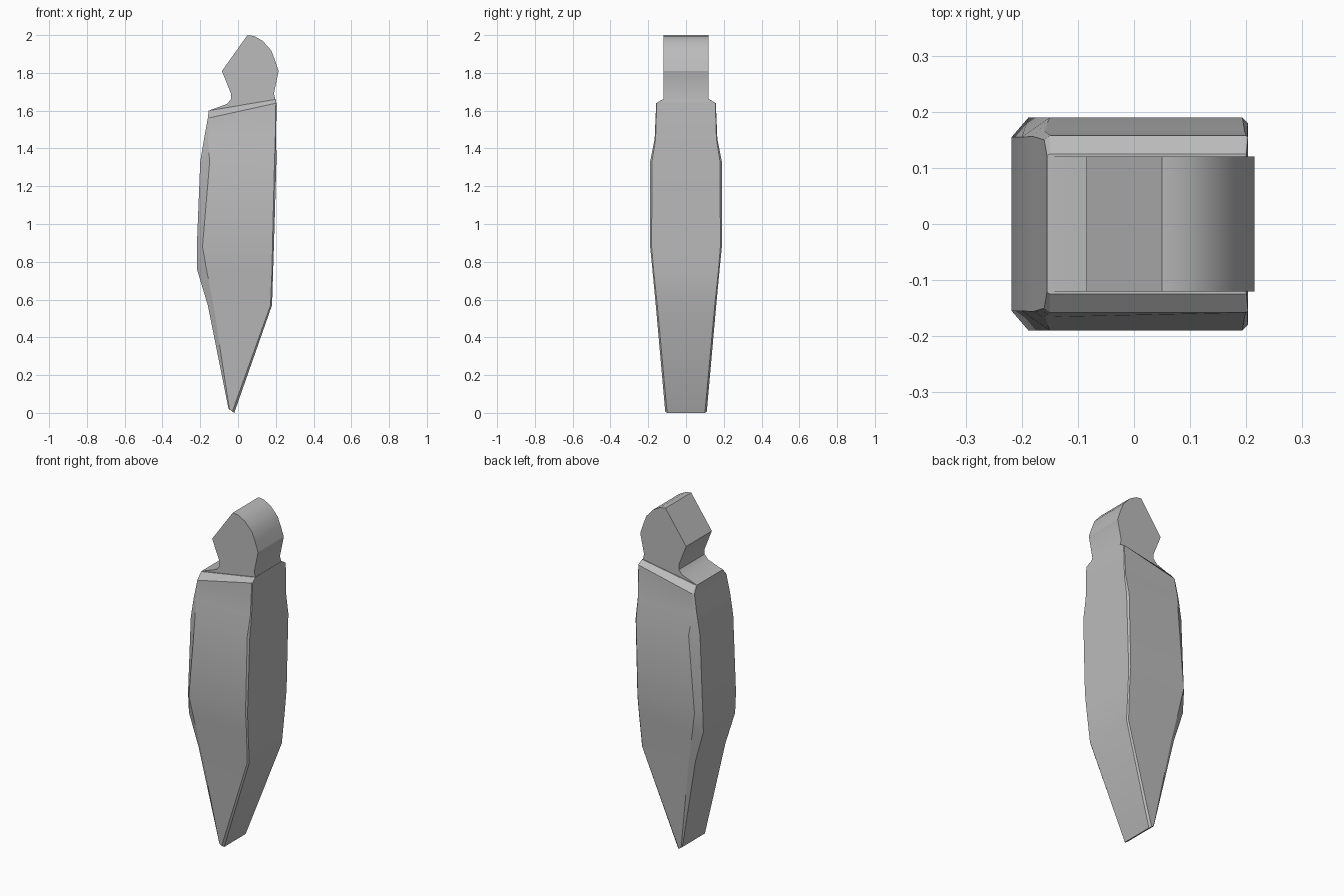
import bpy, bmesh, math

cube = bpy.data.objects.get("Cube")
if cube:
    bpy.data.objects.remove(cube, do_unlink=True)

# Single grey material
grey = bpy.data.materials.new("stone grey")
grey.use_nodes = True
colour = (0.5, 0.5, 0.5, 1)
grey.diffuse_color = colour
grey.node_tree.nodes["Principled BSDF"].inputs["Base Color"].default_value = colour


def finish(bm, name, angle):
    bmesh.ops.recalc_face_normals(bm, faces=bm.faces)
    mesh = bpy.data.meshes.new(name)
    bm.to_mesh(mesh)
    bm.free()
    obj = bpy.data.objects.new(name, mesh)
    bpy.context.collection.objects.link(obj)
    mesh.materials.append(grey)
    bpy.ops.object.select_all(action='DESELECT')
    obj.select_set(True)
    bpy.context.view_layer.objects.active = obj
    bpy.ops.object.shade_smooth_by_angle(angle=math.radians(angle))
    return obj


def loft(name, sections, angle):
    """Bridge chamfered rectangular rings given as z, left z rise, x0, x1, half depth, chamfers."""
    bm = bmesh.new()
    rings = []
    for z, rise, x0, x1, h, cx, cy, d in sections:
        half = [(x0, h - cy), (x0 + cx, h), (x1 - d, h), (x1, h - d)]
        pts = [(x, -y) for x, y in half] + half[::-1]
        rings.append([bm.verts.new((x, y, z + rise * (x1 - x) / (x1 - x0)))
                      for x, y in pts])
    for low, high in zip(rings, rings[1:]):
        for i in range(len(low)):
            j = (i + 1) % len(low)
            bm.faces.new((low[i], low[j], high[j], high[i]))
    bm.faces.new(rings[0][::-1])
    bm.faces.new(rings[-1])
    return finish(bm, name, angle)


# Tapered torso with chamfered edges and sloping shoulders
loft("body", [
    (0.00, 0.02, -0.05, -0.02, 0.11, 0.005, 0.005, 0.01),
    (0.57, 0.00, -0.16, 0.18, 0.16, 0.03, 0.02, 0.008),
    (0.76, 0.00, -0.217, 0.186, 0.178, 0.05, 0.03, 0.006),
    (0.88, 0.00, -0.218, 0.19, 0.19, 0.03, 0.035, 0.008),
    (1.33, 0.00, -0.20, 0.203, 0.19, 0.05, 0.035, 0.01),
    (1.45, 0.00, -0.18, 0.202, 0.166, 0.02, 0.01, 0.005),
    (1.64, -0.08, -0.16, 0.203, 0.158, 0.01, 0.008, 0.003),
    (1.66, -0.06, -0.155, 0.20, 0.125, 0.005, 0.004, 0.002),
], 22)

# Head, neck and shoulder plate as one extruded side profile
profile = [(-0.155, 1.56), (-0.155, 1.60), (-0.06, 1.635), (-0.037, 1.66),
           (-0.037, 1.69), (-0.085, 1.81), (0.05, 2.0), (0.085, 1.995),
           (0.13, 1.97), (0.175, 1.92), (0.195, 1.87), (0.215, 1.81),
           (0.19, 1.69), (0.203, 1.64), (0.20, 1.56)]
bm = bmesh.new()
side = bm.faces.new([bm.verts.new((x, -0.12, z)) for x, z in profile])
extruded = bmesh.ops.extrude_face_region(bm, geom=[side], use_keep_orig=True)
for v in extruded["geom"]:
    if isinstance(v, bmesh.types.BMVert):
        v.co.y = 0.12
finish(bm, "head", 28)
